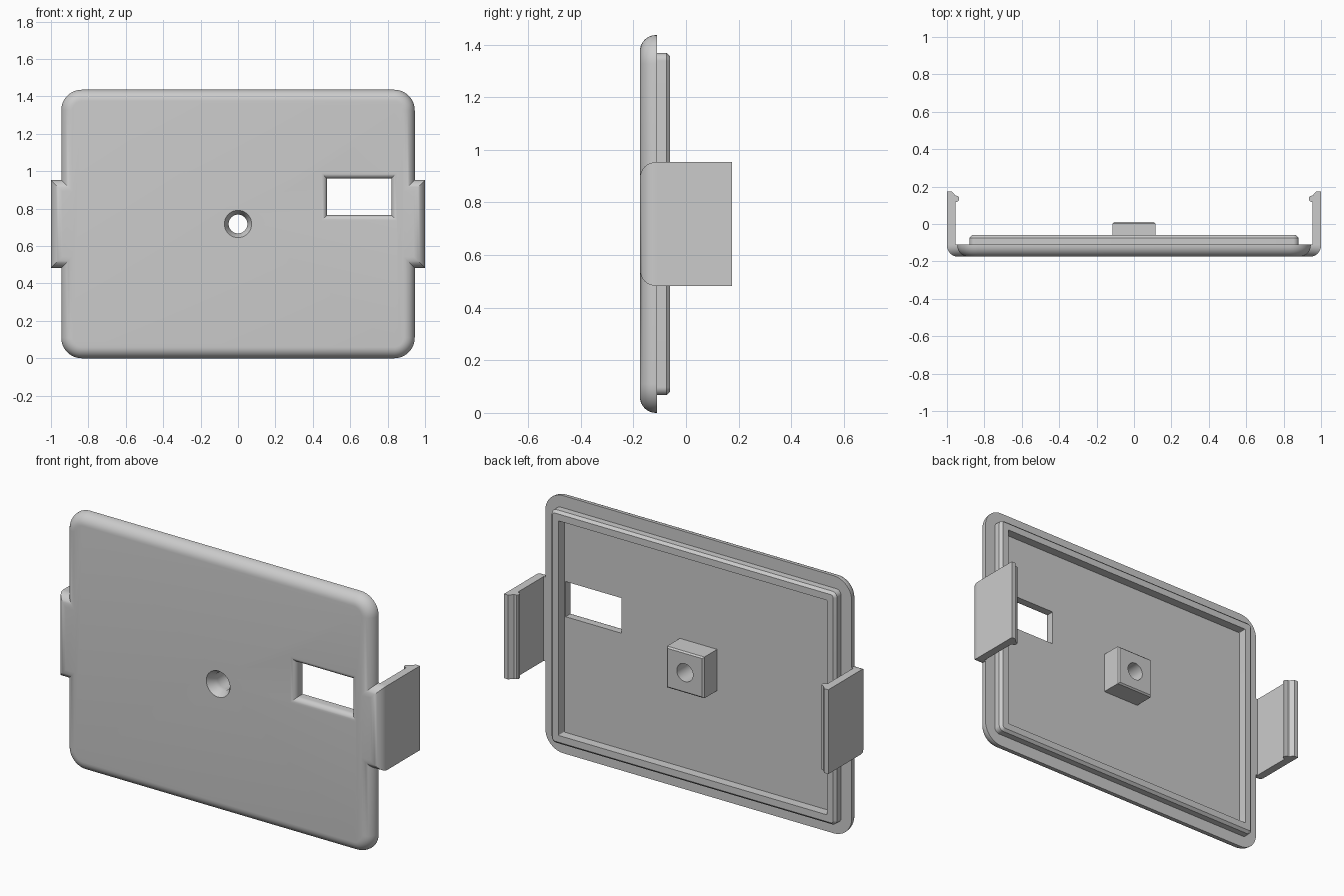
import bpy, bmesh, math
from math import sin, cos, pi

cube = bpy.data.objects.get("Cube")
if cube:
    bpy.data.objects.remove(cube, do_unlink=True)

grey = bpy.data.materials.new("light grey plastic")
grey.use_nodes = True
COLOUR = (0.6, 0.6, 0.6, 1)
grey.diffuse_color = COLOUR
grey.node_tree.nodes["Principled BSDF"].inputs["Base Color"].default_value = COLOUR

MID_Z = 0.718
FRONT, BACK = -0.175, -0.11
EDGE = 0.06


def loft(name, rings, closed=False):
    """Skin matching rings of 3D points; cap both ends unless closed."""
    bm = bmesh.new()
    loops = [[bm.verts.new(p) for p in ring] for ring in rings]
    pairs = list(zip(loops, loops[1:]))
    if closed:
        pairs.append((loops[-1], loops[0]))
    else:
        bm.faces.new(loops[0])
        bm.faces.new(loops[-1])
    for a, b in pairs:
        for i in range(len(a)):
            j = (i + 1) % len(a)
            bm.faces.new((a[i], a[j], b[j], b[i]))
    bmesh.ops.recalc_face_normals(bm, faces=bm.faces)
    mesh = bpy.data.meshes.new(name)
    bm.to_mesh(mesh)
    bm.free()
    mesh.materials.append(grey)
    obj = bpy.data.objects.new(name, mesh)
    bpy.context.collection.objects.link(obj)
    return obj


def activate(obj):
    bpy.ops.object.select_all(action="DESELECT")
    obj.select_set(True)
    bpy.context.view_layer.objects.active = obj


def cut(obj, cutter):
    cutter.hide_render = True
    activate(obj)
    mod = obj.modifiers.new("cut", "BOOLEAN")
    mod.operation = "DIFFERENCE"
    mod.solver = "EXACT"
    mod.object = cutter
    bpy.ops.object.modifier_apply(modifier=mod.name)
    bpy.data.objects.remove(cutter, do_unlink=True)


def corner(cx, cz, r, start, steps=10):
    return [(cx + r * cos(start + pi / 2 * i / steps),
             cz + r * sin(start + pi / 2 * i / steps)) for i in range(steps + 1)]


def rounded_rect(w, h, r, y, tab=None):
    """Rounded rectangle ring, optionally with a tab (x, half height) each side."""
    side = [(w, -tab[1]), (tab[0], -tab[1]), (tab[0], tab[1]), (w, tab[1])] if tab else []
    half = side + corner(w - r, h - r, r, 0) + corner(r - w, h - r, r, pi / 2)
    pts = half + [(-x, -z) for x, z in half]
    return [(x, y, MID_Z + z) for x, z in pts]


def rect(x, z, w, h, y):
    return [(x + sx * w, y, z + sz * h) for sx, sz in ((-1, -1), (1, -1), (1, 1), (-1, 1))]


def circle(r, y, n=48):
    return [(r * cos(2 * pi * i / n), y, MID_Z + r * sin(2 * pi * i / n)) for i in range(n)]


def screw_cutter():
    return loft("screw_cutter", [circle(0.073, FRONT - 0.05), circle(0.073, FRONT),
                                 circle(0.05, FRONT + 0.04), circle(0.05, 0.1)])


# Cover plate with side tabs and a rounded front edge
rings = [rounded_rect(0.945, MID_Z, 0.11, BACK, (1, 0.235))]
for i in range(9):
    a = pi / 2 * i / 8
    d = EDGE * (1 - cos(a))
    rings.append(rounded_rect(0.945 - d, MID_Z - d, 0.11 - d,
                              FRONT + EDGE * (1 - sin(a)), (1 - d, 0.235 - d)))
plate = loft("cover_plate", rings)

# Window opening, flared towards the front
R = 0.03
rings = [rect(0.648, 0.863, 0.172 + R, 0.098 + R, FRONT - 0.05)]
for i in range(7):
    a = pi / 2 * i / 6
    d = R * (1 - sin(a))
    rings.append(rect(0.648, 0.863, 0.172 + d, 0.098 + d, FRONT + R * (1 - cos(a))))
rings.append(rect(0.648, 0.863, 0.172, 0.098, 0))
cut(plate, loft("window_cutter", rings))
cut(plate, screw_cutter())

# Screw boss behind the plate
boss = loft("screw_boss", [rect(0, MID_Z, 0.115, 0.115, BACK - 0.005),
                           rect(0, MID_Z, 0.115, 0.115, 0.002),
                           rect(0, MID_Z, 0.107, 0.107, 0.01)])
cut(boss, screw_cutter())

# Locating lip around the back
LIP = [(0.88, 0.03, BACK - 0.005), (0.88, 0.03, -0.074), (0.866, 0.016, -0.06),
       (0.828, 0.004, -0.06), (0.828, 0.004, BACK - 0.005)]
lip = loft("locating_lip", [rounded_rect(w, w - 0.23, r, y) for w, r, y in LIP], closed=True)

# Snap clips with an inner ridge
CLIP = [(1, BACK - 0.005), (1, 0.175), (0.974, 0.175), (0.955, 0.152), (0.942, 0.15),
        (0.935, 0.143), (0.935, 0.127), (0.942, 0.12), (0.955, 0.117), (0.955, BACK - 0.005)]
clips = [loft(name, [[(s * x, y, MID_Z + z) for x, y in CLIP] for z in (-0.235, 0.235)])
         for name, s in (("left_clip", 1), ("right_clip", -1))]

for obj in [plate, boss, lip] + clips:
    activate(obj)
    bpy.ops.object.shade_smooth_by_angle(angle=math.radians(30))
